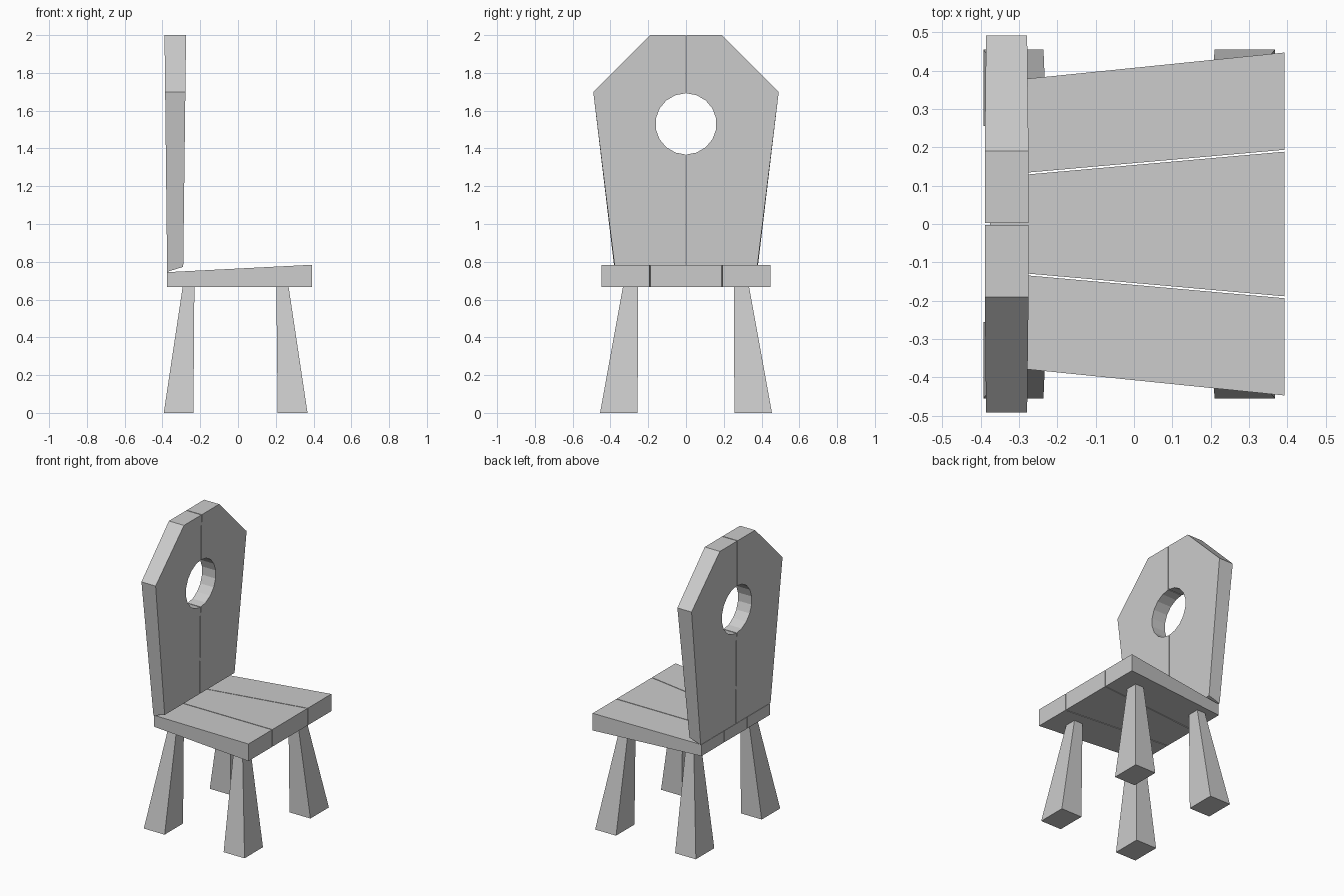
import bpy, math

if "Cube" in bpy.data.objects:
    bpy.data.objects.remove(bpy.data.objects["Cube"])


def loft(name, a, b, mirror=False):
    """Solid between two matching vertex loops, optionally mirrored across y = 0."""
    n = len(a)
    faces = [tuple(range(n))[::-1], tuple(range(n, 2 * n))]
    faces += [(i, (i + 1) % n, n + (i + 1) % n, n + i) for i in range(n)]
    me = bpy.data.meshes.new(name)
    me.from_pydata(list(a) + list(b), [], faces)
    ob = bpy.data.objects.new(name, me)
    bpy.context.collection.objects.link(ob)
    if mirror:
        mod = ob.modifiers.new("mirror", 'MIRROR')
        mod.use_axis = (False, True, False)
        mod.use_clip = False
        mod.use_mirror_merge = False
    return ob


def rect(x0, x1, y0, y1, z):
    return [(x0, y0, z), (x1, y0, z), (x1, y1, z), (x0, y1, z)]


# Tapered, splayed legs
SEAT_Z = 0.667
loft("back_legs", rect(-0.393, -0.236, 0.256, 0.455, 0),
     rect(-0.293, -0.231, 0.254, 0.334, SEAT_Z), True)
loft("front_legs", rect(0.21, 0.368, 0.256, 0.455, 0),
     rect(0.203, 0.268, 0.254, 0.334, SEAT_Z), True)

# Seat planks: wider and thicker towards the front
XB, XF, GAP = -0.375, 0.392, 0.0025


def plank(name, back, front, mirror=False):
    def level(zb, zf):
        return [(XB, back[0], zb), (XF, front[0], zf),
                (XF, front[1], zf), (XB, back[1], zb)]
    loft(name, level(SEAT_Z, SEAT_Z), level(0.745, 0.784), mirror)


plank("seat_middle_plank", (-0.123 + GAP, 0.123 - GAP), (-0.191 + GAP, 0.191 - GAP))
plank("seat_side_planks", (0.123 + GAP, 0.369), (0.191 + GAP, 0.447), True)

# Backrest halves with a round hole between them
HOLE_Z, R, SIDES = 1.53, 0.162, 9
arc = [(max(GAP, R * math.cos(t)), HOLE_Z + R * math.sin(t))
       for t in (math.pi * (0.5 - i / SIDES) for i in range(SIDES + 1))]


def back_face(x_low, x_high, z_low):
    outline = [(GAP, z_low), (0.377, z_low), (0.491, 1.7), (0.19, 2.0), (GAP, 2.0)] + arc
    return [(x_low + (x_high - x_low) * (z - z_low) / (2 - z_low), y, z)
            for y, z in outline]


loft("backrest_planks", back_face(-0.375, -0.389, 0.747),
     back_face(-0.29, -0.275, 0.773), True)
